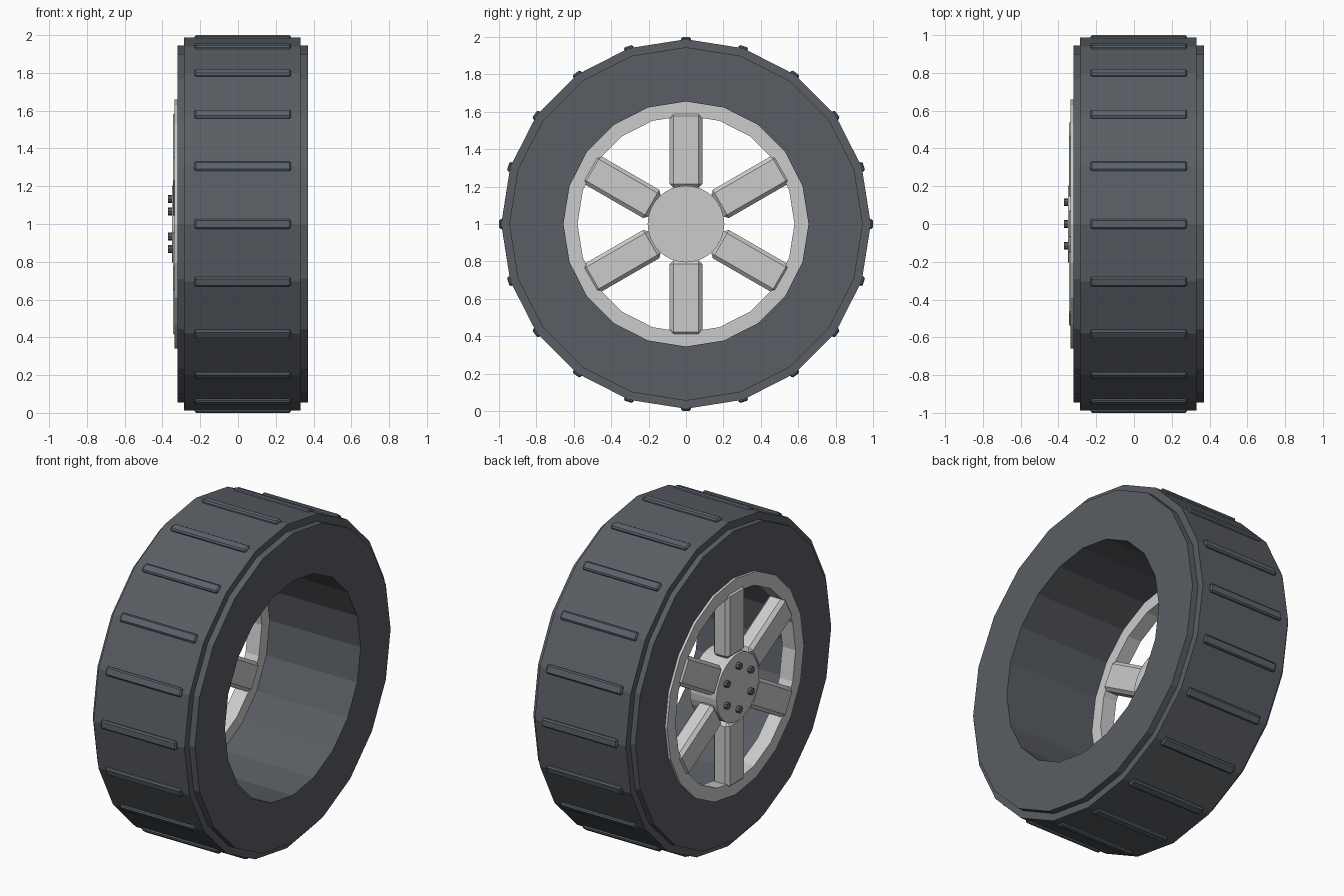
import bpy, bmesh, math
from mathutils import Matrix, Vector

if "Cube" in bpy.data.objects:
    bpy.data.objects.remove(bpy.data.objects["Cube"])

AXIS = Matrix.Translation((0, 0, 1))          # wheel axle runs along x at z = 1


def material(name, rgb):
    m = bpy.data.materials.new(name)
    m.diffuse_color = (*rgb, 1)
    m.use_nodes = True
    m.node_tree.nodes["Principled BSDF"].inputs["Base Color"].default_value = m.diffuse_color
    return m


def finish(bm, name, mat=None):
    bmesh.ops.recalc_face_normals(bm, faces=bm.faces)
    me = bpy.data.meshes.new(name)
    bm.to_mesh(me)
    bm.free()
    ob = bpy.data.objects.new(name, me)
    bpy.context.collection.objects.link(ob)
    if mat:
        me.materials.append(mat)
    return ob


def ring(name, profile, sides, mat=None):
    """Revolve a closed (x, radius) profile about the axle."""
    bm = bmesh.new()
    loops = []
    for i in range(sides):
        a = 2 * math.pi * i / sides
        loops.append([bm.verts.new(AXIS @ Vector((x, r * math.sin(a), r * math.cos(a))))
                      for x, r in profile])
    n = len(profile)
    for i in range(sides):
        p, q = loops[i], loops[(i + 1) % sides]
        for j in range(n):
            k = (j + 1) % n
            bm.faces.new((p[j], p[k], q[k], q[j]))
    return finish(bm, name, mat)


def cylinder(name, x0, x1, radius, sides, y=0, z=0, mat=None):
    bm = bmesh.new()
    m = AXIS @ Matrix.Translation(((x0 + x1) / 2, y, z)) @ Matrix.Rotation(math.pi / 2, 4, 'Y')
    bmesh.ops.create_cone(bm, cap_ends=True, segments=sides, radius1=radius,
                          radius2=radius, depth=x1 - x0, matrix=m)
    return finish(bm, name, mat)


def radial_box(name, angle, x0, x1, width, r0, r1, bevel, mat=None):
    """Bevelled box pointing outwards from the axle."""
    bm = bmesh.new()
    m = (Matrix.Translation(((x0 + x1) / 2, 0, (r0 + r1) / 2))
         @ Matrix.Diagonal((x1 - x0, width, r1 - r0, 1)))
    bmesh.ops.create_cube(bm, size=1, matrix=m)
    bmesh.ops.bevel(bm, geom=bm.edges[:], offset=bevel, segments=1, affect='EDGES')
    bm.transform(AXIS @ Matrix.Rotation(angle, 4, 'X'))
    return finish(bm, name, mat)


rubber = material("rubber", (0.10, 0.11, 0.125))
tread_rubber = material("tread_rubber", (0.10, 0.125, 0.15))
dark_metal = material("dark_metal", (0.12, 0.12, 0.13))

# Tyre with stepped shoulders and an open bore
ring("tyre", [(-0.32, 0.655), (-0.32, 0.945), (-0.285, 0.945), (-0.285, 0.988),
              (0.33, 0.988), (0.33, 0.945), (0.37, 0.945), (0.37, 0.655)], 20, rubber)

# Tread bars on every corner of the tyre
for i in range(20):
    radial_box(f"tread_bar_{i}", i * math.pi / 10, -0.23, 0.28, 0.052, 0.955, 1.0, 0.008, tread_rubber)

# Rim set into the outer side
ring("rim", [(-0.335, 0.58), (-0.335, 0.66), (-0.245, 0.66), (-0.245, 0.58)], 20)

# Hub, spokes and bolts
cylinder("hub", -0.35, -0.17, 0.205, 32)
for i in range(6):
    a = i * math.pi / 3
    radial_box(f"spoke_{i}", a, -0.345, -0.235, 0.174, 0.195, 0.597, 0.02)
    cylinder(f"bolt_{i}", -0.37, -0.34, 0.021, 8,
             0.133 * math.sin(a), 0.133 * math.cos(a), dark_metal)
